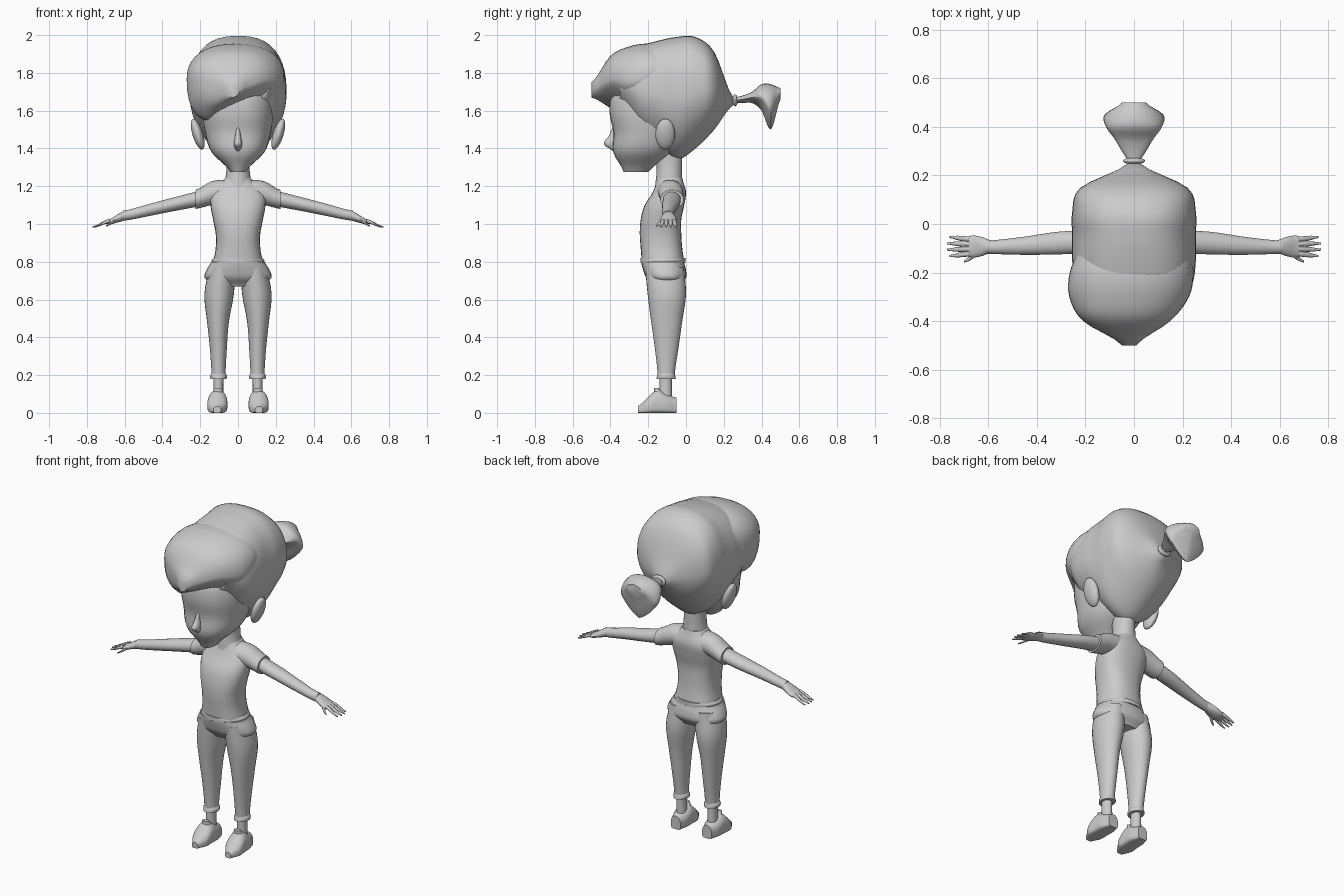
import bpy, bmesh
from math import cos, sin, pi, radians, copysign
from mathutils import Vector, Matrix

if "Cube" in bpy.data.objects:
    bpy.data.objects.remove(bpy.data.objects["Cube"])

grey = bpy.data.materials.new("plain grey")
grey.use_nodes = True
grey.diffuse_color = (0.6, 0.6, 0.6, 1)
grey.node_tree.nodes["Principled BSDF"].inputs["Base Color"].default_value = grey.diffuse_color


def make_object(name, bm, mirror):
    """Turn a bmesh into a smooth shaded part, mirrored to the other side if asked."""
    bmesh.ops.recalc_face_normals(bm, faces=bm.faces)
    mesh = bpy.data.meshes.new(name)
    bm.to_mesh(mesh)
    bm.free()
    mesh.materials.append(grey)
    part = bpy.data.objects.new(name, mesh)
    bpy.context.collection.objects.link(part)
    if mirror:
        part.modifiers.new("mirror", "MIRROR")
    bpy.ops.object.select_all(action="DESELECT")
    part.select_set(True)
    bpy.context.view_layer.objects.active = part
    bpy.ops.object.shade_smooth_by_angle(angle=radians(50))


def sample(values, t):
    """Smooth curve through evenly spaced values, with t running from start to end."""
    if not isinstance(values, tuple):
        return values
    last = len(values) - 1
    i = min(int(t * last), last - 1)
    f = t * last - i
    a, b, c, d = (values[min(max(i + k, 0), last)] for k in (-1, 0, 1, 2))
    return b + f / 2 * (c - a + f * (2 * a - 5 * b + 4 * c - d + f * (3 * (b - c) + d - a)))


def loft(name, axis, span, half, low, high, shift=0, mirror=False,
         power=2, low_power=2, tilt=0, sides=28, steps=4):
    """Skin rounded sections along an axis: half width and shift across, low to high limits."""
    along = "XYZ".index(axis)
    across, depth = [k for k in range(3) if k != along]
    longest = max(len(v) for v in (span, half, low, high, shift) if isinstance(v, tuple))
    count = steps * (longest - 1)
    bm = bmesh.new()
    loops = []
    for step in range(count + 1):
        t = step / count
        width, bottom, top, side = (sample(v, t) for v in (half, low, high, shift))
        loop = []
        for k in range(sides):
            ca, sa = cos(2 * pi * k / sides), sin(2 * pi * k / sides)
            e = 2 / (power if sa > 0 else low_power)
            du, dv = copysign(abs(ca) ** e, ca), copysign(abs(sa) ** e, sa)
            co = Vector()
            co[along] = span[0] + t * (span[1] - span[0])
            co[across] = side + width * du
            co[depth] = (top + bottom) / 2 + dv * (top - bottom) / 2
            co.z += tilt * co.x * max(0, -dv)
            loop.append(bm.verts.new(co))
        loops.append(loop)
    for a, b in zip(loops, loops[1:]):
        for k in range(sides):
            bm.faces.new((a[k - 1], a[k], b[k], b[k - 1]))
    bm.faces.new(loops[0])
    bm.faces.new(loops[-1])
    make_object(name, bm, mirror)


def ellipsoid(name, centre, size, lean=0, mirror=False):
    bm = bmesh.new()
    place = Matrix.Translation(centre) @ Matrix.Rotation(lean, 4, "Y") @ Matrix.Diagonal((*size, 1))
    bmesh.ops.create_uvsphere(bm, u_segments=20, v_segments=12, radius=1, matrix=place)
    make_object(name, bm, mirror)


# Head, nose, ears and neck
loft("head", "Z", span=(1.275, 1.8), power=2.3, low_power=2.3,
     half=(.04, .14, .175, .19, .18, .12),
     low=(-.33, -.385, -.385, -.405, -.39, -.3),
     high=(-.2, -.07, 0, .05, .08, .05))
loft("nose", "Z", span=(1.38, 1.55), sides=12, half=(.01, .022, .015, .01, .01),
     low=(-.38, -.435, -.41, -.39, -.37), high=-.36)
ellipsoid("ear", centre=(.213, -.11, 1.475), size=(.028, .052, .085), lean=.3, mirror=True)
loft("neck", "Z", span=(1.18, 1.42), half=(.075, .06, .06), low=(-.165, -.155, -.17), high=-.02)

# Hair: cap, swept fringe, tie and ponytail
loft("hair_cap", "Y", span=(.25, -.35), power=2.5, low_power=1.75, sides=40,
     half=(.025, .22, .255, .255, .255, .24, .185),
     low=(1.63, 1.5, 1.4, 1.34, 1.4, 1.47, 1.62),
     high=(1.67, 1.91, 1.99, 1.99, 1.97, 1.94, 1.89))
loft("hair_fringe", "Y", span=(-.1, -.5), power=2.3, low_power=2.3, tilt=.4, sides=40,
     half=(.23, .255, .247, .18, .03), shift=(0, -.01, -.02, -.03, -.02),
     low=(1.66, 1.6, 1.58, 1.645, 1.68),
     high=(1.94, 1.955, 1.94, 1.89, 1.75))
ellipsoid("hair_tie", centre=(0, .26, 1.655), size=(.046, .014, .032))
loft("ponytail", "Y", span=(.25, .5), low_power=1.3, sides=24,
     half=(.02, .05, .08, .115, .122, .05),
     low=(1.64, 1.64, 1.64, 1.6, 1.5, 1.66),
     high=(1.67, 1.68, 1.7, 1.74, 1.74, 1.72))

# Shirt
loft("shirt_body", "Z", span=(.8, 1.245), power=2.4, low_power=2.4,
     half=(.13, .118, .118, .132, .145, .14, .065),
     low=(-.235, -.24, -.245, -.24, -.22, -.175, -.15),
     high=(-.01, -.02, -.025, -.025, -.01, 0, -.02))
loft("shirt_hem", "Z", span=(.795, .82), half=(.136, .14, .13), low=-.242, high=-.002)
loft("sleeve", "X", span=(.06, .225), mirror=True, half=(.07, .065, .062),
     low=(1.115, 1.1, 1.08), high=(1.235, 1.225, 1.18), shift=(-.085, -.074))

# Arms and hands
loft("arm", "X", span=(.15, .61), mirror=True, half=(.045, .047, .037, .027),
     low=(1.1, 1.075, 1.045, 1.017), high=(1.185, 1.15, 1.11, 1.07),
     shift=(-.073, -.078, -.09, -.096))
loft("palm", "X", span=(.59, .71), mirror=True, sides=16, half=(.026, .04, .045, .03),
     low=(1.02, 1.01, 1, 1), high=(1.073, 1.055, 1.03, 1.015), shift=-.093)
for label, place in (("little", 1.5), ("ring", .5), ("middle", -.5), ("index", -1.5)):
    root = -.093 + .02 * place
    loft(label + "_finger", "X", span=(.68, .775 - .01 * abs(place)), mirror=True, sides=10,
         half=(.011, .01, .004), low=(1.006, .98), high=(1.028, .988),
         shift=(root, root + .006 * place))
loft("thumb", "X", span=(.635, .7), mirror=True, sides=10, half=(.014, .013, .004),
     low=(1.015, .985), high=(1.045, .993), shift=(-.11, -.155))

# Trousers
loft("trouser_hips", "Z", span=(.8, .67), power=2.3, low_power=2.3,
     half=(.142, .167, .176, .12), low=(-.237, -.227, -.21, -.17), high=(-.01, 0, 0, -.03))
loft("trouser_leg", "Z", span=(.77, .2), mirror=True, half=(.07, .078, .058, .045, .037),
     low=(-.215, -.203, -.185, -.165, -.15), high=(-.01, 0, -.02, -.04, -.06),
     shift=(.085, .1, .106, .104, .103))
loft("trouser_cuff", "Z", span=(.21, .18), mirror=True, half=(.037, .045, .042),
     low=(-.15, -.157), high=(-.06, -.054), shift=.103)

# Ankles and shoes
loft("ankle", "Z", span=(.21, .08), mirror=True, sides=16, half=(.028, .026, .028),
     low=-.14, high=-.075, shift=.104)
loft("shoe", "Y", span=(-.05, -.255), mirror=True, low_power=5,
     half=(.032, .048, .051, .05, .02), low=0, high=(.08, .1, .122, .08, .035), shift=(.105, .111))
loft("shoe_tongue", "Z", span=(.09, .132), mirror=True, sides=16, half=(.034, .022),
     low=-.17, high=(-.11, -.145), shift=.106)
